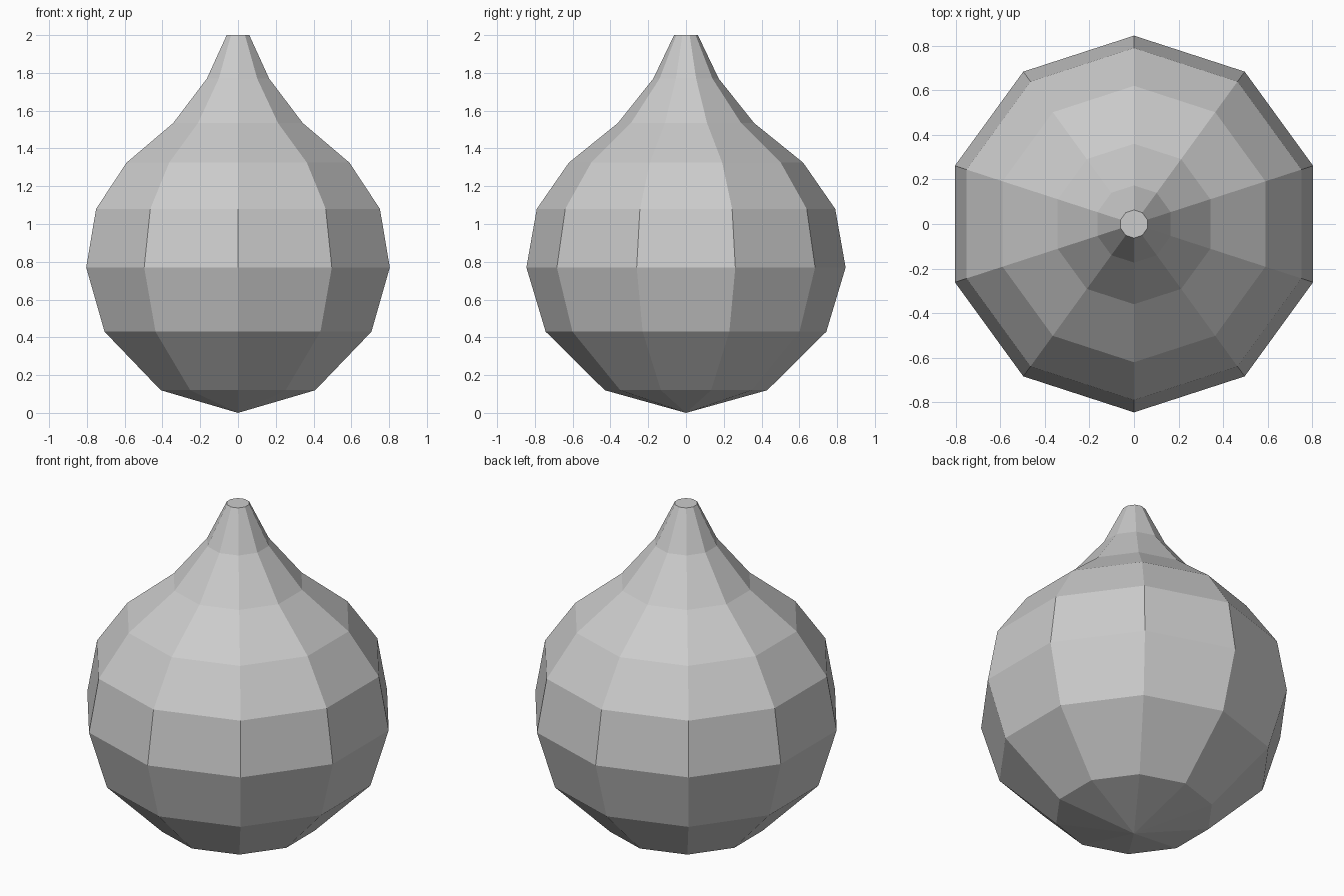
import bpy
import bmesh
from math import cos, sin, pi

cube = bpy.data.objects.get("Cube")
if cube:
    bpy.data.objects.remove(cube, do_unlink=True)

SIDES = 10

# Plain grey material
grey = bpy.data.materials.new("light_grey")
grey.use_nodes = True
colour = (0.6, 0.6, 0.6, 1)
grey.diffuse_color = colour
grey.node_tree.nodes["Principled BSDF"].inputs["Base Color"].default_value = colour

# Bulb profile from bottom to top: (corner radius, height)
profile = [(0.43, 0.12), (0.743, 0.43), (0.845, 0.77), (0.79, 1.08),
           (0.62, 1.325), (0.36, 1.535), (0.173, 1.77), (0.063, 2.0)]

bm = bmesh.new()


def ring(radius, z):
    angles = [pi / 2 + 2 * pi * i / SIDES for i in range(SIDES)]
    return [bm.verts.new((radius * cos(a), radius * sin(a), z)) for a in angles]


rings = [ring(r, z) for r, z in profile]

# Side walls
for low, high in zip(rings, rings[1:]):
    for i in range(SIDES):
        j = (i + 1) % SIDES
        bm.faces.new((low[i], low[j], high[j], high[i]))

# Pointed base and flat tip
base = bm.verts.new((0, 0, 0))
for i in range(SIDES):
    bm.faces.new((base, rings[0][(i + 1) % SIDES], rings[0][i]))
bm.faces.new(rings[-1])
bmesh.ops.recalc_face_normals(bm, faces=bm.faces)

mesh = bpy.data.meshes.new("teardrop_bulb")
bm.to_mesh(mesh)
bm.free()
mesh.materials.append(grey)
bulb = bpy.data.objects.new("teardrop_bulb", mesh)
bpy.context.collection.objects.link(bulb)
